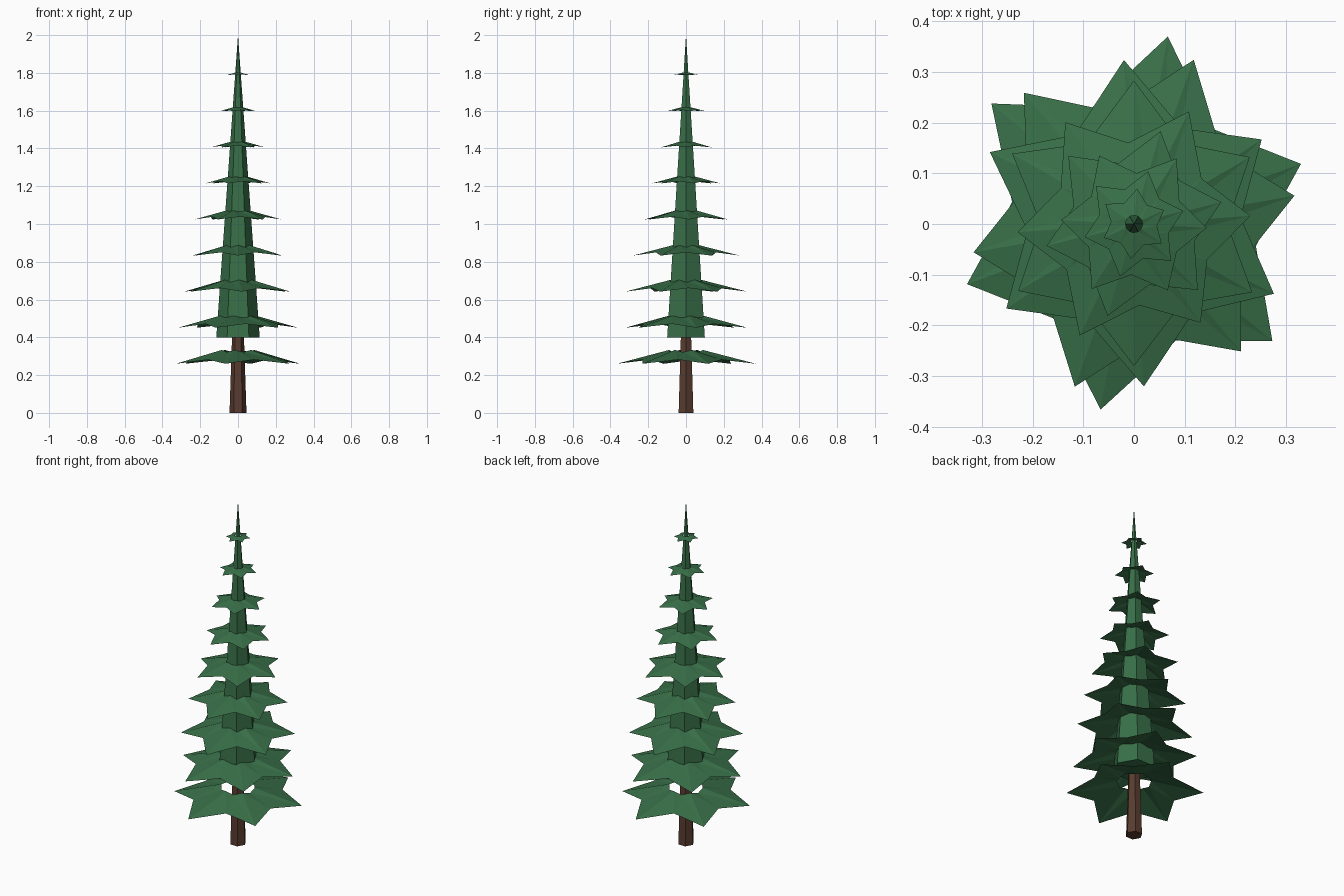
import bpy, bmesh, math

if "Cube" in bpy.data.objects:
    bpy.data.objects.remove(bpy.data.objects["Cube"])


def material(name, color):
    m = bpy.data.materials.new(name)
    m.diffuse_color = (*color, 1)
    m.use_nodes = True
    m.node_tree.nodes["Principled BSDF"].inputs["Base Color"].default_value = m.diffuse_color
    return m


BARK = material("bark", (0.10, 0.045, 0.028))
NEEDLES = material("needles", (0.04, 0.16, 0.065))


def finish(bm, name, mat):
    mesh = bpy.data.meshes.new(name)
    bm.to_mesh(mesh)
    bm.free()
    mesh.materials.append(mat)
    obj = bpy.data.objects.new(name, mesh)
    bpy.context.collection.objects.link(obj)


def hex_cone(name, z0, z1, r0, r1, mat):
    """Capped six-sided cone with corners on the x axis."""
    bm = bmesh.new()
    ring = lambda r, z: [bm.verts.new((r * math.cos(k * math.pi / 3),
                                       r * math.sin(k * math.pi / 3), z)) for k in range(6)]
    low = ring(r0, z0)
    bm.faces.new(low[::-1])
    if r1:
        high = ring(r1, z1)
        bm.faces.new(high)
        for k in range(6):
            n = (k + 1) % 6
            bm.faces.new((low[k], low[n], high[n], high[k]))
    else:
        tip = bm.verts.new((0, 0, z1))
        for k in range(6):
            bm.faces.new((low[k], low[(k + 1) % 6], tip))
    finish(bm, name, mat)


def branch_layer(name, z, radius, turn, reach):
    """Open drooping star: inner ring, six long tips and six short notches."""
    bm = bmesh.new()
    inner, outer = [], []
    for k in range(12):
        a = math.radians(turn + 30 * k)
        tip = k % 2 == 0
        r = radius * (reach[k // 2] if tip else 0.67)
        drop = 0 if tip else 0.06 * radius
        c, s = math.cos(a), math.sin(a)
        inner.append(bm.verts.new((0.25 * radius * c, 0.25 * radius * s,
                                   z + radius * (0.20 if tip else 0.17))))
        outer.append(bm.verts.new((r * c, r * s, z + drop)))
    for k in range(12):
        n = (k + 1) % 12
        bm.faces.new((inner[k], outer[k], outer[n]))
        bm.faces.new((inner[k], outer[n], inner[n]))
    finish(bm, name, NEEDLES)


# trunk and tapering green core
hex_cone("trunk", 0, 0.45, 0.045, 0.03, BARK)
hex_cone("foliage_core", 0.4, 2.0, 0.115, 0, NEEDLES)

# branch layers: tip radius, rotation in degrees
layers = [(0.365, 19.8), (0.335, 10), (0.315, 33.5), (0.275, 30), (0.24, 4),
          (0.185, 14), (0.15, -3), (0.105, 15), (0.068, 25)]
reach = [0.96, 1.03, 1.01, 0.96, 1.02, 0.98]
for i, (radius, turn) in enumerate(layers):
    branch_layer(f"branch_layer_{i + 1}", 0.26 + 0.191 * i, radius, turn, reach)
